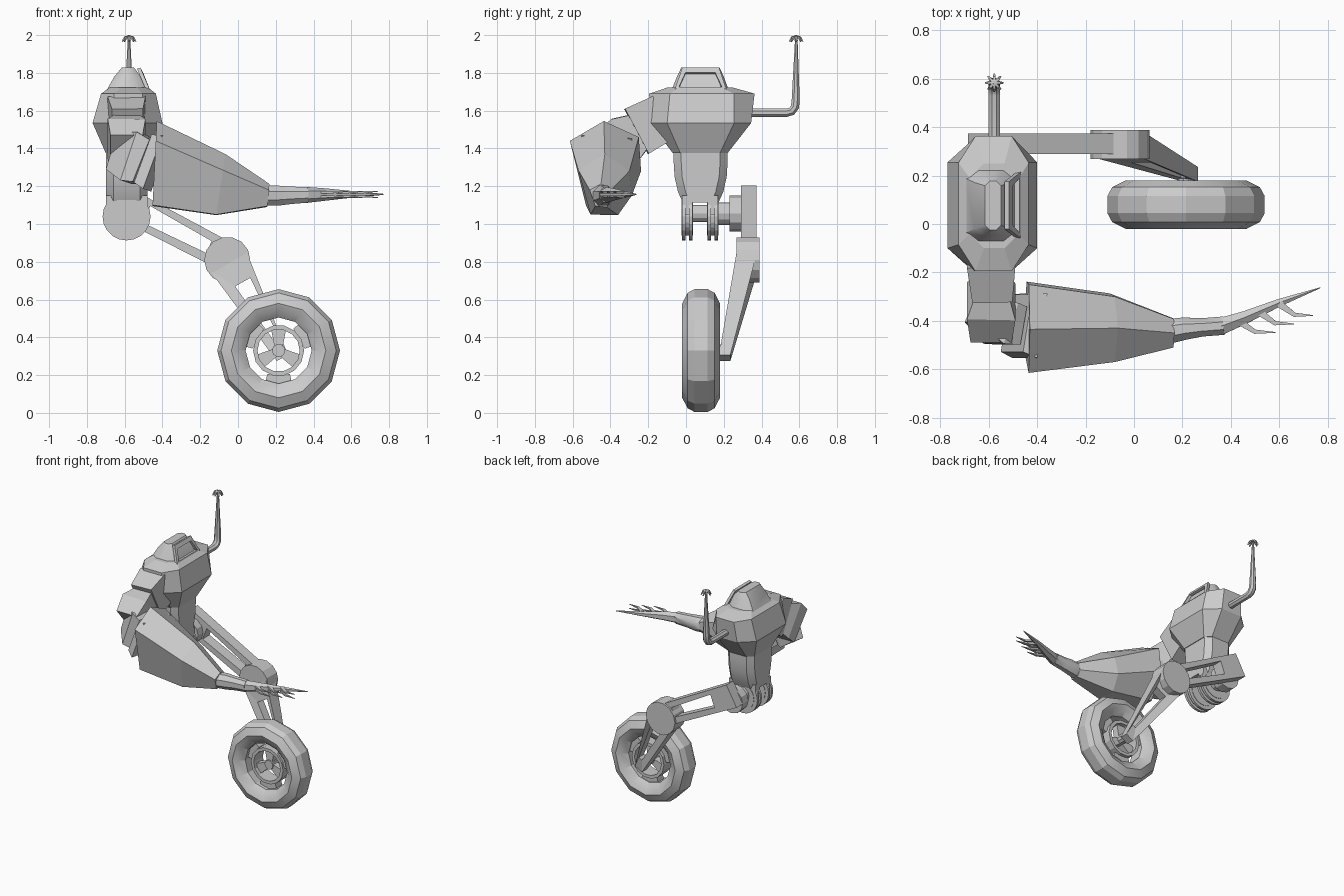
import bpy, bmesh
from math import sin, cos, pi, radians, sqrt
from mathutils import Vector as V

if "Cube" in bpy.data.objects:
    bpy.data.objects.remove(bpy.data.objects["Cube"])


def build(name, verts, faces, smooth=None):
    bm = bmesh.new()
    vs = [bm.verts.new(v) for v in verts]
    for f in faces:
        bm.faces.new([vs[i] for i in f])
    bmesh.ops.recalc_face_normals(bm, faces=bm.faces)
    me = bpy.data.meshes.new(name)
    bm.to_mesh(me)
    bm.free()
    ob = bpy.data.objects.new(name, me)
    bpy.context.collection.objects.link(ob)
    if smooth:
        bpy.ops.object.select_all(action='DESELECT')
        ob.select_set(True)
        bpy.context.view_layer.objects.active = ob
        bpy.ops.object.shade_smooth_by_angle(angle=radians(smooth))
    return ob


def loft(name, rings, smooth=None, loop=False):
    """Skin a list of equal rings; capped, or joined end to start."""
    n, m = len(rings[0]), len(rings)
    faces = [(i * n + j, i * n + (j + 1) % n, (i + 1) % m * n + (j + 1) % n, (i + 1) % m * n + j)
             for i in range(m if loop else m - 1) for j in range(n)]
    if not loop:
        faces += [tuple(range(n)), tuple(range((m - 1) * n, m * n))]
    return build(name, [v for r in rings for v in r], faces, smooth)


def sweep(name, path, sizes, sides=8, ref=(1, 0, 0), smooth=None):
    """Section of given (width, height) along a path; width lies along ref."""
    path, rings = [V(p) for p in path], []
    k = sqrt(2) if sides == 4 else 1
    for i, p in enumerate(path):
        d = (path[min(i + 1, len(path) - 1)] - path[max(i - 1, 0)]).normalized()
        u = V(ref)
        u = (u - d * u.dot(d)).normalized()
        v = d.cross(u)
        w, h = sizes[i]
        rings.append([p + (u * w * cos(a) + v * h * sin(a)) * k / 2
                      for a in [2 * pi * (j + .5) / sides for j in range(sides)]])
    return loft(name, rings, smooth)


def cyl(name, x, z, r, y0, y1, sides=16):
    return loft(name, [[(x + r * cos(2 * pi * j / sides), y, z + r * sin(2 * pi * j / sides))
                        for j in range(sides)] for y in (y0, y1)])


def revolve(name, x, z, profile, sides, smooth=None):
    """Closed (radius, y) profile turned round the y axis."""
    return loft(name, [[(x + r * cos(a), y, z + r * sin(a)) for r, y in profile]
                       for a in [2 * pi * i / sides for i in range(sides)]], smooth, True)


def frame(name, outer, inner, thick):
    """Plate with a hole; thick is the offset vector."""
    t = V(thick)
    o, i = [V(p) for p in outer], [V(p) for p in inner]
    return loft(name, [[a, b, b + t, a + t] for a, b in zip(o, i)], None, True)


def octo(z, x0, x1, y0, y1, cx, cy):
    return [(x0 + cx, y0, z), (x1 - cx, y0, z), (x1, y0 + cy, z), (x1, y1 - cy, z),
            (x1 - cx, y1, z), (x0 + cx, y1, z), (x0, y1 - cy, z), (x0, y0 + cy, z)]


# wheel: tyre, hub ring, connectors and three blades
WX, WY, WZ = .215, .08, .33
half = [(.325, .035), (.305, .072), (.25, .1), (.215, .085), (.175, .05)]
tyre = [(r, WY - y) for r, y in half] + [(r, WY + y) for r, y in half[::-1]]
revolve("tyre", WX, WZ, tyre, 12, 20)
revolve("hub_ring", WX, WZ, [(.135, .04), (.135, .15), (.112, .15), (.112, .04)], 14)
for i in range(3):
    def at(r, s, a, y):
        return (WX + r * cos(a) - s * sin(a), y, WZ + r * sin(a) + s * cos(a))
    a = pi / 2 + i * 2 * pi / 3
    loft("hub_blade", [[at(.0, .018, a, y), at(.0, -.018, a, y), at(.116, -.04, a, y), at(.116, .04, a, y)]
                       for y in (.07, .12)])
    a += pi
    loft("rim_spoke", [[at(.125, .06, a, y), at(.125, -.06, a, y), at(.19, -.075, a, y), at(.19, .075, a, y)]
                       for y in (.055, .125)])
cyl("wheel_axle", WX, WZ, .035, .06, .2, 10)

# lower leg: tapering slotted fork
frame("lower_leg",
      [(-.15, .27, .755), (.04, .27, .865), (.265, .175, .307), (.205, .175, .275)],
      [(-.015, .255, .67), (.065, .255, .715), (.22, .19, .39), (.195, .19, .375)], (0, .06, 0))
frame("lower_leg_outer",
      [(-.15, .325, .755), (.04, .325, .865), (.265, .18, .307), (.205, .18, .275)],
      [(-.015, .265, .67), (.065, .265, .715), (.22, .195, .39), (.195, .195, .375)], (0, .055, 0))
cyl("knee", -.057, .81, .122, .268, .388, 14)

# upper leg: slotted plate
frame("upper_leg",
      [(-.685, .29, 1.055), (-.6, .29, 1.205), (-.06, .29, .915), (-.15, .29, .785)],
      [(-.50, .29, 1.005), (-.465, .29, 1.095), (-.14, .29, .91), (-.165, .29, .845)], (0, .083, 0))

# hip joint and forked pelvis
HX, HZ = -.59, 1.04
cyl("hip_axle", HX, HZ + .015, .045, -.01, .25, 12)
cyl("hip_drum", HX, HZ + .015, .095, .23, .3, 12)
cyl("hip_washer", HX, HZ + .015, .06, .165, .235, 12)
for y in (-.02, .115):
    for dy in (0, .037):
        cyl("pelvis_disc", HX, HZ, .127, y + dy, y + dy + .018, 20)
    cyl("pelvis_core", HX, HZ, .1, y - .003, y + .058, 20)
    loft("pelvis_prong", [[(-.7, y, z), (-.48, y, z), (-.48, y + .055, z), (-.7, y + .055, z)]
                          for z in (1.05, 1.15)])

# waist
loft("waist", [octo(z, -.7, -.48, .0775 - w, .0775 + w, .04, .04)
               for z, w in ((1.115, .095), (1.17, .12), (1.25, .138), (1.33, .143), (1.39, .143))], 40)

# torso
loft("torso", [octo(1.375, -.7, -.475, -.07, .22, .04, .04),
               octo(1.535, -.77, -.4, -.19, .345, .1, .09),
               octo(1.69, -.725, -.435, -.195, .363, .07, .11),
               octo(1.722, -.68, -.475, -.1, .25, .06, .06)])

# head with framed window
loft("head", [octo(1.70, -.70, -.485, -.08, .23, .05, .04),
              octo(1.78, -.655, -.515, -.048, .2, .04, .03),
              octo(1.828, -.615, -.55, -.025, .178, .02, .02)], 40)
frame("window_frame",
      [(-.485, -.06, 1.705), (-.485, .215, 1.705), (-.535, .175, 1.822), (-.535, -.02, 1.822)],
      [(-.49, -.037, 1.72), (-.49, .19, 1.72), (-.52, .155, 1.795), (-.52, -.003, 1.795)], (.018, 0, .006))

# antenna with bent pipe and drooping petals
AX = -.577
sweep("antenna", [(AX, .3, 1.588), (AX, .53, 1.588), (AX, .56, 1.597), (AX, .577, 1.62),
                  (AX, .581, 1.66), (AX, .582, 1.8), (AX, .584, 1.985)],
      [(.052, .048)] * 4 + [(.05, .046), (.034, .032), (.014, .014)], 8, smooth=40)
for i in range(8):
    c, s = cos(i * pi / 4), sin(i * pi / 4)
    sweep("antenna_petal", [(AX, .583, 1.995), (AX + .022 * c, .583 + .022 * s, 1.988),
                            (AX + .036 * c, .583 + .036 * s, 1.966)],
          [(.009, .009), (.012, .012), (.006, .006)], 4, ref=(-s, c, 0))
sweep("antenna_tip", [(AX, .583, 1.97), (AX, .583, 2.0)], [(.02, .02), (.012, .012)], 8)

# arm segments
sweep("shoulder", [(-.59, -.12, 1.565), (-.585, -.262, 1.49)], [(.2, .25), (.165, .27)], 4)
sweep("upper_arm", [(-.585, -.25, 1.49), (-.59, -.32, 1.45), (-.59, -.41, 1.375)],
      [(.14, .2), (.2, .26), (.17, .25)], 4)
sweep("elbow", [(-.65, -.36, 1.38), (-.55, -.41, 1.35), (-.5, -.42, 1.33)],
      [(.1, .2), (.18, .27), (.16, .24)], 4, ref=(0, 1, 0))
sweep("elbow_plate", [(-.485, -.41, 1.34), (-.43, -.42, 1.32)], [(.24, .27), (.27, .3)], 4, ref=(0, 1, 0))

# forearm shell: six-sided sections of (y, z)
rear = [(-.435, 1.545), (-.615, 1.44), (-.53, 1.10), (-.35, 1.095), (-.238, 1.28), (-.25, 1.46)]
mid = [(-.43, 1.37), (-.57, 1.285), (-.505, 1.05), (-.36, 1.047), (-.287, 1.15), (-.3, 1.28)]
nose = [(-.45, 1.212), (-.51, 1.18), (-.48, 1.095), (-.42, 1.09), (-.388, 1.13), (-.392, 1.185)]
loft("forearm", [[(x + (z - 1.545) * t, y, z) for y, z in sec]
                 for x, t, sec in ((-.43, .05, rear), (-.04, .15, mid), (.2, .1, nose))])

# tail: neck, blade and barbs
sweep("tail_neck", [(.15, -.442, 1.15), (.21, -.432, 1.15), (.28, -.427, 1.152), (.37, -.42, 1.154)],
      [(.11, .115), (.1, .115), (.082, .1), (.082, .088)], 8, ref=(0, 1, 0), smooth=40)
sweep("tail_blade", [(.36, -.422, 1.154), (.46, -.385, 1.156), (.6, -.325, 1.157), (.77, -.263, 1.157)],
      [(.08, .085), (.06, .066), (.036, .036), (.004, .006)], 6, ref=(0, 1, 0), smooth=30)
for x, y, l in ((.43, -.4, .155), (.52, -.365, .14), (.6, -.33, .14)):
    for z in (1.145, 1.168):
        sweep("tail_barb", [(x, y, z), (x + l * .45, y - .045, z), (x + l, y - .048, z + (z - 1.157) * .4)],
              [(.03, .014), (.018, .011), (.003, .003)], 4, ref=(0, 1, 0))
